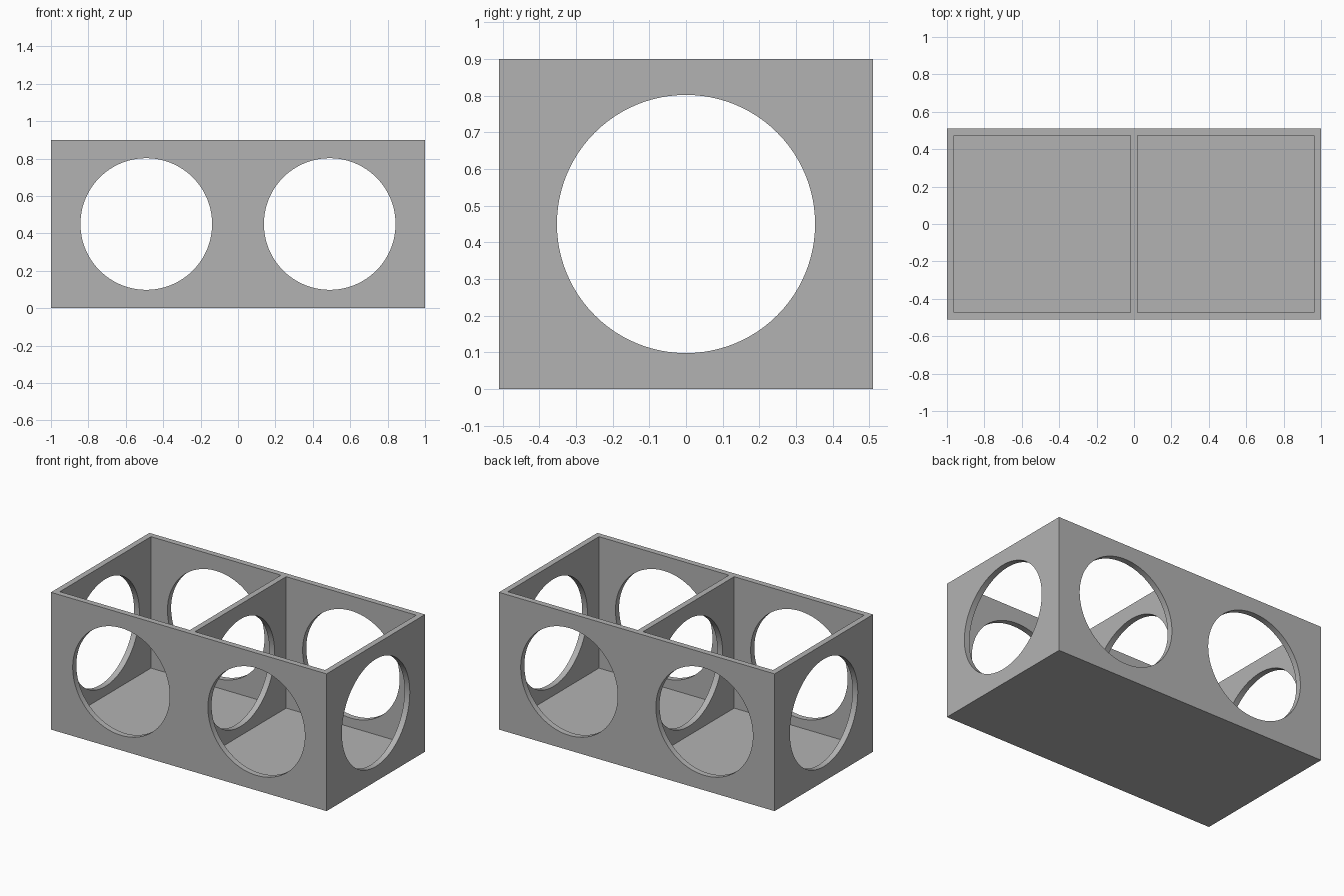
import bpy
import math

if "Cube" in bpy.data.objects:
    bpy.data.objects.remove(bpy.data.objects["Cube"], do_unlink=True)

LENGTH, DEPTH, HEIGHT = 2.0, 1.02, 0.9
WALL = 0.038
RADIUS = 0.352
POCKET = (LENGTH - 3 * WALL) / 2          # inner length of one compartment
POCKET_X = (POCKET + WALL) / 2            # compartment centre offset

grey = bpy.data.materials.new("plain grey")
grey.use_nodes = True
colour = (0.45, 0.45, 0.45, 1)
grey.diffuse_color = colour
grey.node_tree.nodes["Principled BSDF"].inputs["Base Color"].default_value = colour


def box(name, size, centre):
    bpy.ops.mesh.primitive_cube_add(size=1, location=centre)
    ob = bpy.context.object
    ob.name = name
    ob.scale = size
    bpy.ops.object.transform_apply(location=True, rotation=True, scale=True)
    ob.data.materials.append(grey)
    return ob


def cylinder(name, length, centre, rotation):
    bpy.ops.mesh.primitive_cylinder_add(vertices=96, radius=RADIUS, depth=length,
                                        location=centre, rotation=rotation)
    ob = bpy.context.object
    ob.name = name
    bpy.ops.object.transform_apply(location=True, rotation=True, scale=True)
    ob.data.materials.append(grey)
    return ob


# Solid block that becomes the open tray
tray = box("divided_box", (LENGTH, DEPTH, HEIGHT), (0, 0, HEIGHT / 2))

# Two open compartments, leaving the floor, outer walls and middle divider
cutters = []
for side in (-1, 1):
    cutters.append(box("compartment_cutter", (POCKET, DEPTH - 2 * WALL, HEIGHT),
                       (side * POCKET_X, 0, WALL + HEIGHT / 2)))

# Round openings through the front and back walls
for side in (-1, 1):
    cutters.append(cylinder("front_back_hole_cutter", DEPTH + 1,
                            (side * POCKET_X, 0, HEIGHT / 2), (math.pi / 2, 0, 0)))

# Round openings through both ends and the divider
cutters.append(cylinder("end_hole_cutter", LENGTH + 1, (0, 0, HEIGHT / 2),
                        (0, math.pi / 2, 0)))

bpy.ops.object.select_all(action="DESELECT")
tray.select_set(True)
bpy.context.view_layer.objects.active = tray
for cutter in cutters:
    cut = tray.modifiers.new("cut", "BOOLEAN")
    cut.operation = "DIFFERENCE"
    cut.solver = "EXACT"
    cut.object = cutter
    bpy.ops.object.modifier_apply(modifier=cut.name)
    bpy.data.objects.remove(cutter, do_unlink=True)

# Smooth hole rims with crisp edges
bpy.ops.object.shade_smooth_by_angle(angle=math.radians(30))
